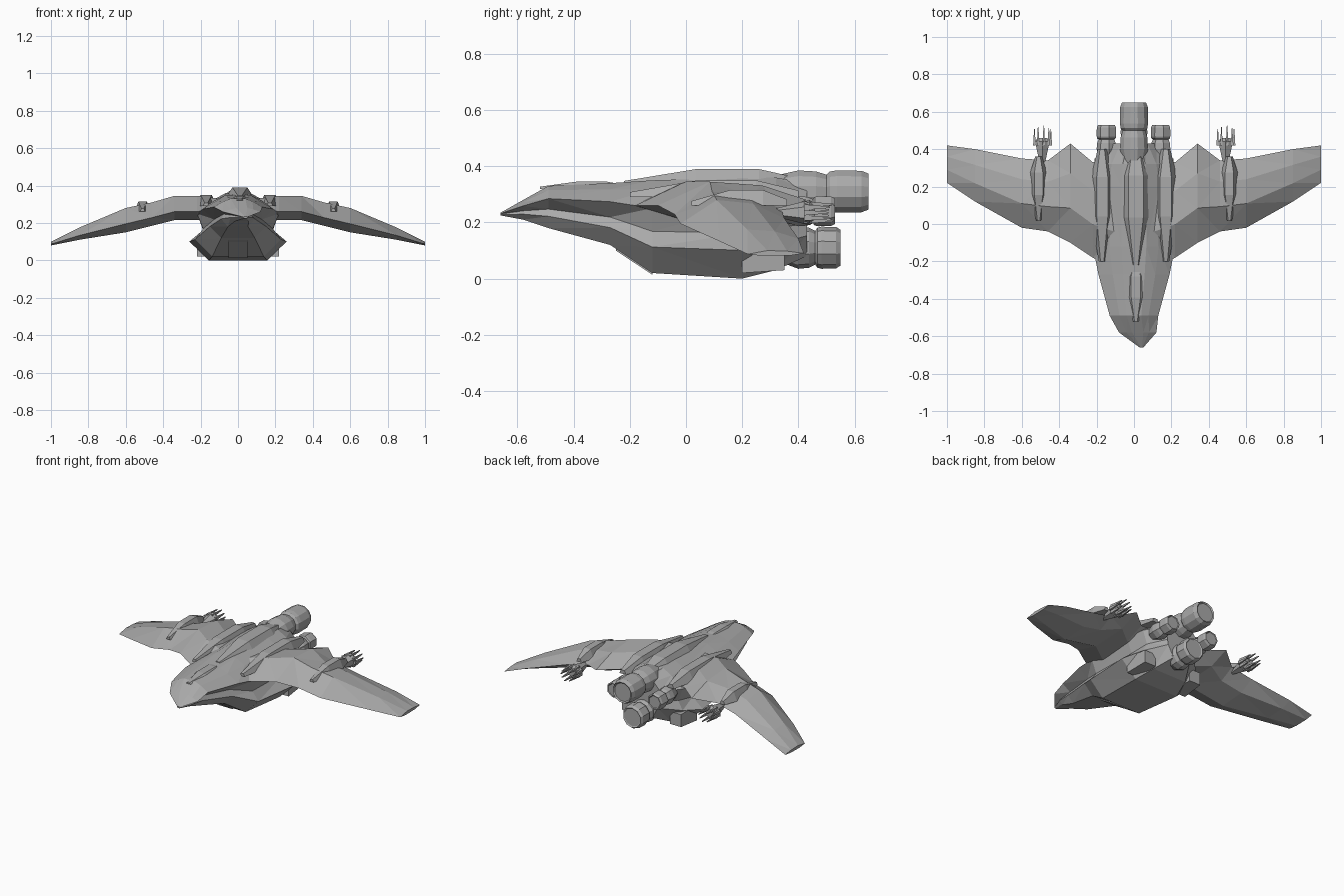
import bpy, bmesh, math

cube = bpy.data.objects.get("Cube")
if cube:
    bpy.data.objects.remove(cube)


def paint(name, value):
    material = bpy.data.materials.new(name)
    material.use_nodes = True
    colour = (value, value, value, 1)
    material.diffuse_color = colour
    shader = material.node_tree.nodes["Principled BSDF"]
    shader.inputs["Base Color"].default_value = colour
    return material


hull_grey = paint("hull grey", 0.4)


def loft(name, rings):
    """Skin a list of equal-length closed rings and cap both ends with flat facets."""
    bm = bmesh.new()
    rows = [[bm.verts.new(point) for point in ring] for ring in rings]
    count = len(rows[0])
    for front, back in zip(rows, rows[1:]):
        for i in range(count):
            j = (i + 1) % count
            bm.faces.new((front[i], front[j], back[j], back[i]))
    bm.faces.new(reversed(rows[0]))
    bm.faces.new(rows[-1])
    bmesh.ops.triangulate(bm, faces=bm.faces)
    bmesh.ops.recalc_face_normals(bm, faces=bm.faces)
    mesh = bpy.data.meshes.new(name)
    bm.to_mesh(mesh)
    bm.free()
    mesh.materials.append(hull_grey)
    part = bpy.data.objects.new(name, mesh)
    bpy.context.scene.collection.objects.link(part)
    return part


def mirrored_ring(y, centre, half):
    """Closed ring across the hull from half-profile points, top to bottom."""
    right = [(centre + x, y, z) for x, z in half]
    left = [(centre - x, y, z) for x, z in reversed(half)]
    return right + left


def hull_ring(y, chine, belly, top, bottom):
    """Hull section: narrow deck, sloping shoulders, chine, pinched neck, chamfered belly."""
    height = top - bottom
    lean = max(0, -y - 0.5) / 4
    half = [
        (chine * 0.3, top),
        (chine * 0.6, top - height * 0.1),
        (chine, top - height * 0.3),
        (min(chine, belly) * 0.85, bottom + height * 0.45),
        (belly, bottom + height * 0.28),
        (belly * 0.6, bottom),
    ]
    return mirrored_ring(y, lean, half)


def fairing(name, centre, start, end, width, base, rise):
    """Long raised housing, low at both ends and full in the middle."""
    length = end - start
    rings = []
    for along, fullness in ((0, 0.3), (0.4, 1), (0.75, 1), (1, 0.4)):
        half = [(width * fullness / 2, base + rise * fullness), (width * fullness, base)]
        rings.append(mirrored_ring(start + length * along, centre, half))
    return loft(name, rings)


def turned(name, x, z, profile, sides):
    """Faceted round part along y from pairs of position and radius."""
    angles = [math.tau * (i + 0.5) / sides for i in range(sides)]
    return loft(name, [
        [(x + radius * math.cos(a), y, z + radius * math.sin(a)) for a in angles]
        for y, radius in profile
    ])


def engine(name, x, z, start, end, radius, sides):
    """Casing, pinched collar, bell and shallow recessed exhaust."""
    length = end - start
    steps = ((-0.4, 0.7), (0, 1), (0.25, 0.95), (0.4, 0.8), (0.45, 0.95),
             (0.55, 1), (0.9, 0.98), (1, 0.85), (0.97, 0.75))
    profile = [(start + length * along, radius * scale) for along, scale in steps]
    return turned(name, x, z, profile, sides)


def block(name, x, z, half_width, half_height, start, end, taper):
    """Four-sided block along y, narrowed at its rear end."""
    rings = []
    for y, scale in ((start, 1), (end, taper)):
        w, h = half_width * scale, half_height * scale
        rings.append([(x - w, y, z - h), (x + w, y, z - h), (x + w, y, z + h), (x - w, y, z + h)])
    return loft(name, rings)


# Fuselage: nose tip, wide belly and tapered tail
loft("fuselage", [
    hull_ring(-0.66, 0.01, 0.01, 0.235, 0.225),
    hull_ring(-0.58, 0.1, 0.06, 0.28, 0.21),
    hull_ring(-0.49, 0.13, 0.09, 0.33, 0.18),
    hull_ring(-0.27, 0.19, 0.15, 0.34, 0.12),
    hull_ring(-0.12, 0.22, 0.23, 0.35, 0.02),
    hull_ring(0.2, 0.22, 0.26, 0.36, 0),
    hull_ring(0.32, 0.2, 0.2, 0.36, 0.03),
    hull_ring(0.43, 0.12, 0.1, 0.34, 0.08),
])

# Centre-line housings and the intake plate on the sloping keel
fairing("dorsal_spine", 0.01, -0.22, 0.42, 0.08, 0.33, 0.06)
fairing("canopy", 0.01, -0.52, -0.2, 0.05, 0.32, 0.025)
loft("belly_intake_plate", [
    mirrored_ring(y, 0, [(0.05, z + 0.01), (0.05, z)]) for y, z in ((-0.25, 0.1), (-0.12, 0.014))
])

# Wing stations: span, leading edge, trailing edge, crest height, thickness
stations = [
    (0.1, -0.25, 0.34, 0.33, 0.11),
    (0.22, -0.18, 0.33, 0.345, 0.13),
    (0.34, -0.1, 0.43, 0.345, 0.13),
    (0.46, -0.04, 0.34, 0.31, 0.125),
    (0.6, -0.02, 0.35, 0.28, 0.13),
    (0.85, 0.12, 0.4, 0.175, 0.065),
    (1, 0.22, 0.42, 0.1, 0.02),
]


def wing(name, side):
    rings = []
    for span, lead, trail, crest, thick in stations:
        chord = trail - lead
        outline = [(0, 0.65), (0.35, 0), (0.7, 0.1), (1, 0.5), (0.75, 0.9), (0.3, 1)]
        rings.append([(side * span, lead + chord * along, crest - thick * drop)
                      for along, drop in outline])
    return loft(name, rings)


for side, label in ((1, "left"), (-1, "right")):
    wing(label + "_wing", side)
    fairing(label + "_wing_ridge", side * 0.51, 0.02, 0.36, 0.045, 0.26, 0.055)
    fairing(label + "_shoulder_fairing", side * 0.17, -0.2, 0.4, 0.06, 0.29, 0.06)
    engine(label + "_side_engine", side * 0.145, 0.24, 0.4, 0.53, 0.055, 7)
    block(label + "_rear_hull_block", side * 0.17, 0.07, 0.05, 0.05, 0.2, 0.35, 0.8)

    # Flared holder carrying a ring of thin exhaust vanes
    x, z = side * 0.49, 0.235
    turned(label + "_vane_holder", x, z, [(0.3, 0.01), (0.38, 0.03), (0.44, 0.045), (0.46, 0.03)], 6)
    vanes = 9
    for k in range(vanes):
        angle = math.tau * k / vanes
        across, up = 0.045 * math.cos(angle), 0.03 * math.sin(angle)
        tip = 0.53 - abs(across) / 2
        block(f"{label}_vane_{k + 1}", x + across, z + up, 0.007, 0.01, 0.42, tip, 0.25)

# Large centre engines, stacked
engine("upper_engine", 0, 0.31, 0.4, 0.65, 0.078, 12)
engine("lower_engine", 0, 0.11, 0.4, 0.55, 0.075, 10)
